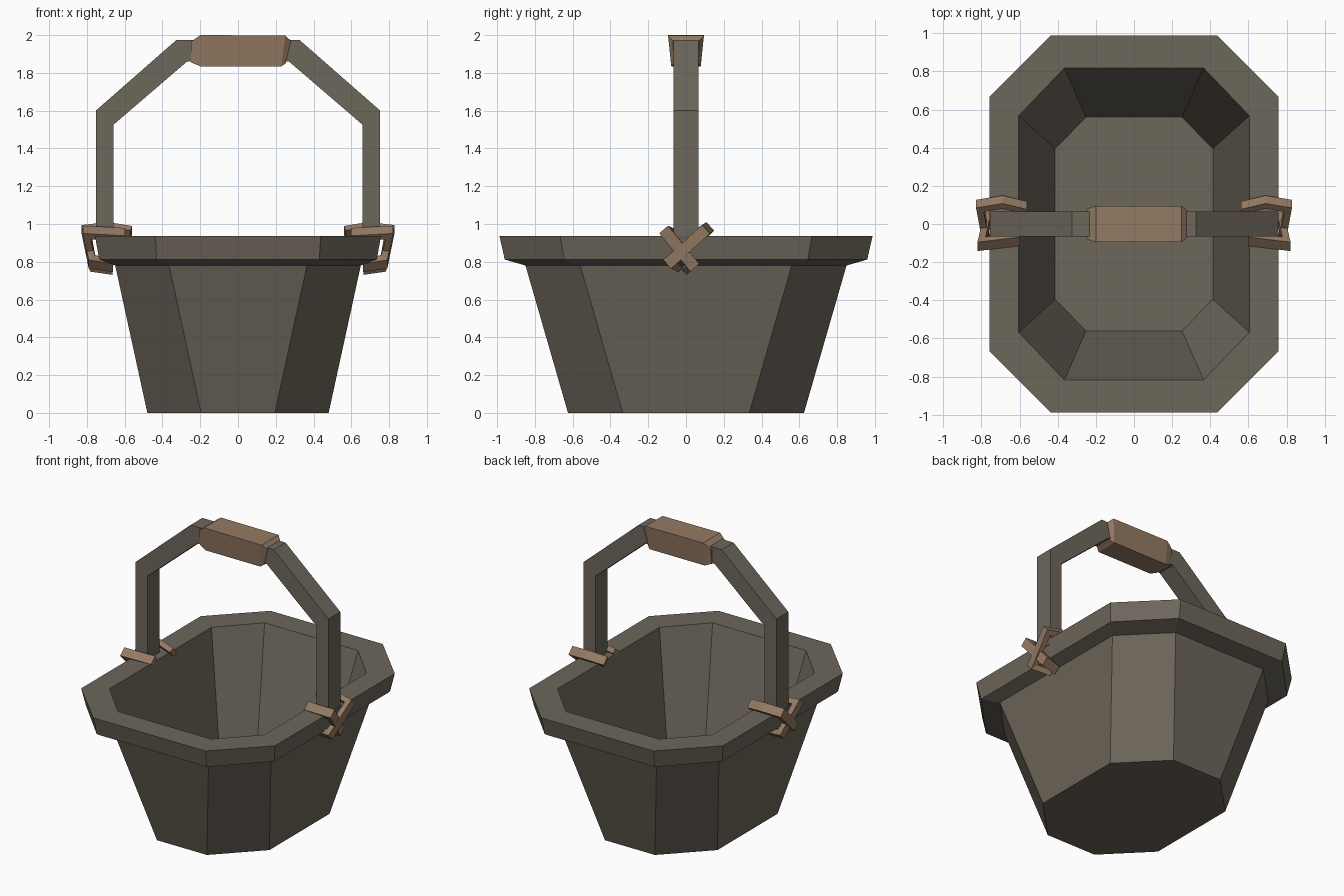
import bpy, bmesh
from mathutils import Vector

if "Cube" in bpy.data.objects:
    bpy.data.objects.remove(bpy.data.objects["Cube"])


def material(name, rgb):
    m = bpy.data.materials.new(name)
    m.diffuse_color = (*rgb, 1)
    m.use_nodes = True
    m.node_tree.nodes["Principled BSDF"].inputs["Base Color"].default_value = m.diffuse_color
    return m


STONE = material("grey brown wood", (0.155, 0.135, 0.105))
TAN = material("tan leather", (0.30, 0.195, 0.125))


def loft(name, rings, mat, closed=False):
    """Skin a list of equal-length rings; cap the ends."""
    bm = bmesh.new()
    vs = [[bm.verts.new(p) for p in r] for r in rings]
    n = len(vs[0])
    for a, b in zip(vs, vs[1:]):
        for i in range(n):
            j = (i + 1) % n
            bm.faces.new((a[i], a[j], b[j], b[i]))
    bm.faces.new(vs[0][::-1])
    bm.faces.new(vs[-1])
    bmesh.ops.recalc_face_normals(bm, faces=bm.faces[:])
    me = bpy.data.meshes.new(name)
    bm.to_mesh(me)
    bm.free()
    me.materials.append(mat)
    ob = bpy.data.objects.new(name, me)
    bpy.context.collection.objects.link(ob)
    return ob


def octagon(hx, hy, fx, fy, z):
    """Rectangle with cut corners: half sizes and half flat lengths."""
    return [(hx, -fy, z), (hx, fy, z), (fx, hy, z), (-fx, hy, z),
            (-hx, fy, z), (-hx, -fy, z), (-fx, -hy, z), (fx, -hy, z)]


# Bucket: outer wall, flared rim, inner wall and floor
loft("bucket", [
    octagon(0.48, 0.625, 0.195, 0.335, 0.0),
    octagon(0.65, 0.85, 0.365, 0.56, 0.78),
    octagon(0.735, 0.96, 0.43, 0.645, 0.812),
    octagon(0.757, 0.988, 0.438, 0.667, 0.937),
    octagon(0.605, 0.818, 0.365, 0.568, 0.937),
    octagon(0.413, 0.56, 0.252, 0.395, 0.06),
], STONE)

# Handle: bent square bar, outer and inner points paired along the arch
half = [((0.753, 0.90), (0.66, 0.90)), ((0.753, 1.60), (0.66, 1.525)),
        ((0.325, 1.975), (0.27, 1.86))]
arch = half + [((-o[0], o[1]), (-i[0], i[1])) for o, i in half[::-1]]
W = 0.066
loft("handle", [[(o[0], -W, o[1]), (o[0], W, o[1]), (i[0], W, i[1]), (i[0], -W, i[1])]
                for o, i in arch], STONE)

# Grip: wrapped block with tapered ends, narrower underneath
loft("grip", [[(x + s, -yt, zt), (x + s, yt, zt), (x, yb, zb), (x, -yb, zb)]
              for x, s, yt, yb, zb, zt in [
                  (-0.248, 0.0, 0.080, 0.068, 1.855, 1.965),
                  (-0.200, 0.0, 0.095, 0.078, 1.835, 2.0),
                  (0.230, 0.02, 0.095, 0.078, 1.835, 1.998),
                  (0.252, 0.028, 0.070, 0.064, 1.85, 1.97)]], TAN)


def strap(name, pts, side, width=0.062, thick=0.036):
    """Flat band swept along a path with mitred bends, mirrored in x."""
    pts = [Vector(p) for p in pts]
    side = Vector(side).normalized()
    normals = [(b - a).cross(side).normalized() for a, b in zip(pts, pts[1:])]
    rings = []
    for k, p in enumerate(pts):
        a, b = normals[max(k - 1, 0)], normals[min(k, len(normals) - 1)]
        n = (a + b).normalized()
        n = n * (thick / 2 / max(n.dot(a), 0.55))
        s = side * width / 2
        rings.append([p + s + n, p - s + n, p - s - n, p + s - n])
    loft(name + "_right", rings, TAN)
    loft(name + "_left", [[(-v.x, v.y, v.z) for v in r] for r in rings], TAN)


# Crossed straps tying the handle to the rim
strap("strap_a", [(0.565, 0.085, 0.955), (0.69, 0.115, 0.975), (0.808, 0.095, 0.962),
                  (0.775, -0.085, 0.80), (0.665, -0.05, 0.78)], (0, 0.68, -0.73))
strap("strap_b", [(0.60, -0.08, 0.945), (0.80, -0.105, 0.955),
                  (0.768, 0.035, 0.782), (0.665, 0.015, 0.765)], (0, 0.75, 0.66))
